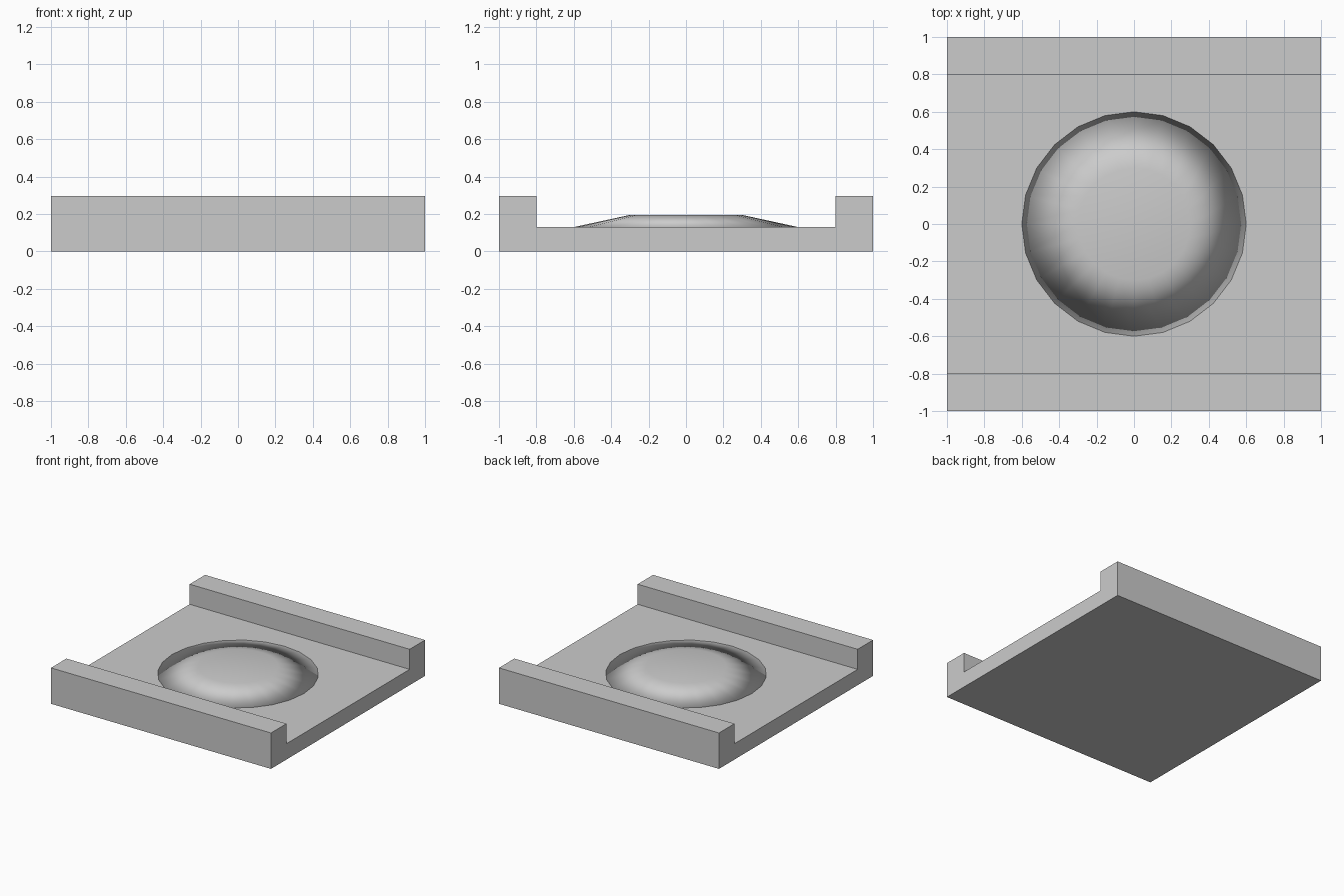
import bpy, bmesh
from mathutils import Matrix

if "Cube" in bpy.data.objects:
    bpy.data.objects.remove(bpy.data.objects["Cube"])

FLOOR, RAIL, DOME = 0.13, 0.295, 0.195


def make_object(name, bm):
    bmesh.ops.recalc_face_normals(bm, faces=bm.faces)
    mesh = bpy.data.meshes.new(name)
    bm.to_mesh(mesh)
    bm.free()
    obj = bpy.data.objects.new(name, mesh)
    bpy.context.collection.objects.link(obj)
    return obj


# Channel-shaped tray: side profile (y, z) extruded along x
half = [(1, 0), (1, RAIL), (0.8, RAIL), (0.8, FLOOR)]
profile = half + [(-y, z) for y, z in reversed(half)]
bm = bmesh.new()
face = bm.faces.new([bm.verts.new((-1, y, z)) for y, z in profile])
ext = bmesh.ops.extrude_face_region(bm, geom=[face], use_keep_orig=True)
bmesh.ops.translate(bm, vec=(2, 0, 0),
                    verts=[g for g in ext["geom"] if isinstance(g, bmesh.types.BMVert)])
make_object("channel_tray", bm)

# Low smooth-shaded raised disc on the tray floor
bm = bmesh.new()
bmesh.ops.create_cone(bm, cap_ends=True, segments=24, radius1=0.6, radius2=0.3,
                      depth=DOME - FLOOR,
                      matrix=Matrix.Translation((0, 0, (DOME + FLOOR) / 2)))
for f in bm.faces:
    f.smooth = True
make_object("raised_disc", bm)
